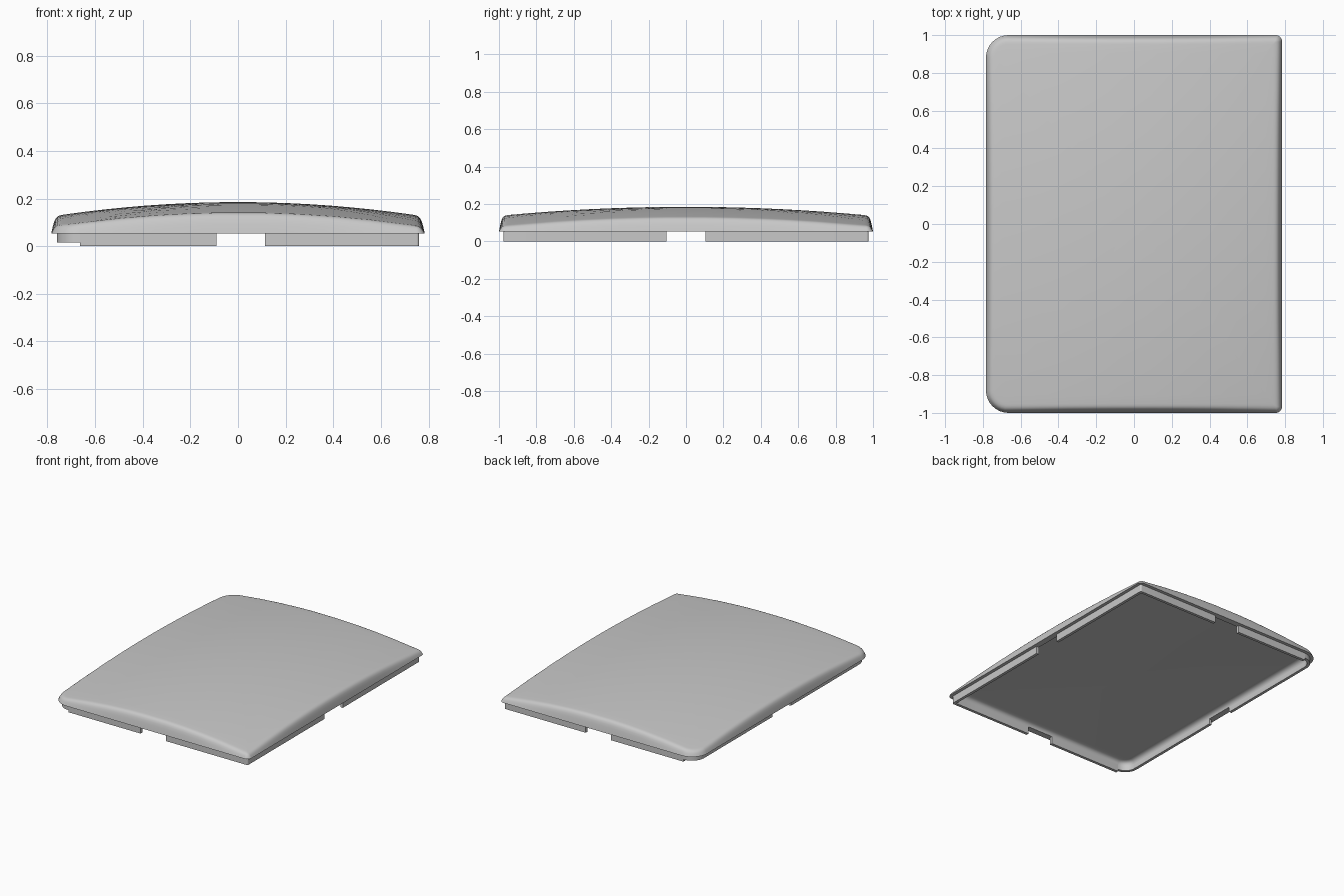
import bpy, bmesh, math
from mathutils import Vector

if "Cube" in bpy.data.objects:
    bpy.data.objects.remove(bpy.data.objects["Cube"], do_unlink=True)

HX, HY = 0.784, 1.0          # half footprint
RIM = 0.053                  # underside of the cover rim
CEILING = 0.082              # flat underside of the cover
R_LARGE, R_SMALL = 0.12, 0.035
NOTCH_X, NOTCH_Y = (-0.09, 0.113), (-0.103, 0.103)
STEP_X = -0.66               # the lip is shallower beyond this
LIP_OUT, LIP_IN = 0.0235, 0.044
X_STOPS = [-0.5, -0.35, -0.2, *NOTCH_X, 0.25, 0.4, 0.55]
Y_STOPS = [-0.7, -0.55, -0.4, -0.25, *NOTCH_Y, 0.25, 0.4, 0.55, 0.7]

grey = bpy.data.materials.new("plain grey")
grey.use_nodes = True
grey.diffuse_color = (0.58, 0.58, 0.58, 1)
grey.node_tree.nodes["Principled BSDF"].inputs["Base Color"].default_value = (0.58, 0.58, 0.58, 1)


def dome(x, y):
    """Height of the gently crowned top."""
    return 0.185 - 0.055 * (x / 0.75) ** 2 - 0.045 * (y / 0.97) ** 2


def ring(inset):
    """Rounded outline, counter-clockwise, with stops along the straight sides."""
    pts = []

    def corner(sx, sy, radius, start):
        r = max(radius - inset, 0.004)
        cx, cy = sx * (HX - inset - r), sy * (HY - inset - r)
        for i in range(9):
            a = math.radians(start + 90 * i / 8)
            pts.append((cx + r * math.cos(a), cy + r * math.sin(a)))

    corner(-1, -1, R_LARGE, 180)
    pts.extend((x, -HY + inset) for x in X_STOPS)
    corner(1, -1, R_SMALL, 270)
    pts.extend((HX - inset, y) for y in Y_STOPS)
    corner(1, 1, R_SMALL, 0)
    pts.extend((x, HY - inset) for x in reversed(X_STOPS))
    corner(-1, 1, R_LARGE, 90)
    pts.extend((-HX + inset, y) for y in reversed(Y_STOPS))
    return pts


def finish(bm, name, angle):
    bmesh.ops.recalc_face_normals(bm, faces=bm.faces[:])
    mesh = bpy.data.meshes.new(name)
    bm.to_mesh(mesh)
    bm.free()
    mesh.materials.append(grey)
    obj = bpy.data.objects.new(name, mesh)
    bpy.context.collection.objects.link(obj)
    bpy.ops.object.select_all(action='DESELECT')
    obj.select_set(True)
    bpy.context.view_layer.objects.active = obj
    bpy.ops.object.shade_smooth_by_angle(angle=math.radians(angle))


# Domed cover: outer skin, flat rim and hollow underside in one shell
bm = bmesh.new()


def bridge(a, b):
    for i in range(len(a)):
        j = (i + 1) % len(a)
        bm.faces.new((a[i], a[j], b[j], b[i]))


def loft(profile, height):
    """Stack rings up an edge profile of (inset, height share)."""
    loops = [[bm.verts.new((x, y, RIM + (height(x, y) - RIM) * share)) for x, y in ring(inset)]
             for inset, share in profile]
    for a, b in zip(loops, loops[1:]):
        bridge(a, b)
    return loops[0], loops[-1]


# Outer wall and rounded edge, then shrinking rings over the crown
outer, edge = loft([(0, 0), (0.004, 0.25), (0.008, 0.48), (0.013, 0.7), (0.019, 0.85),
                    (0.027, 0.95), (0.037, 0.99), (0.048, 1)], dome)
previous = edge
for s in (0.95, 0.87, 0.76, 0.64, 0.52, 0.4, 0.28, 0.16, 0.06):
    crown = [bm.verts.new((v.co.x * s, v.co.y * s, dome(v.co.x * s, v.co.y * s))) for v in edge]
    bridge(previous, crown)
    previous = crown
bm.faces.new(previous)

# Cavity with a small fillet and a flat ceiling
inner, ceiling = loft([(LIP_IN, 0), (0.046, 0.35), (0.052, 0.65), (0.061, 0.87),
                       (0.073, 0.97), (0.085, 1)], lambda x, y: CEILING)
bm.faces.new(ceiling)
bridge(outer, inner)
finish(bm, "domed_cover", 40)


# Insertion lip: thin wall under the rim, notched on all four sides
def lip_bottom(p, q):
    """Bottom height of one wall piece, or None inside a notch."""
    x, y = (Vector(p) + Vector(q)) / 2
    if NOTCH_X[0] < x < NOTCH_X[1] or NOTCH_Y[0] < y < NOTCH_Y[1]:
        return None
    return 0.015 if x < STEP_X else 0.0


bm = bmesh.new()
out_pts, in_pts = ring(LIP_OUT), ring(LIP_IN)
n = len(out_pts)
bottoms = [lip_bottom(out_pts[i], out_pts[(i + 1) % n]) for i in range(n)]
for i, low in enumerate(bottoms):
    if low is None:
        continue
    j = (i + 1) % n
    o1, o2, i2, i1 = [[bm.verts.new((*p, z)) for z in (low, RIM + 0.002)]
                      for p in (out_pts[i], out_pts[j], in_pts[j], in_pts[i])]
    walls = [(o1, o2), (i2, i1)]
    if bottoms[i - 1] != low:
        walls.append((i1, o1))
    if bottoms[j] != low:
        walls.append((o2, i2))
    for a, b in walls:
        bm.faces.new((a[0], b[0], b[1], a[1]))
    for k in (0, 1):
        bm.faces.new((o1[k], o2[k], i2[k], i1[k]))
bmesh.ops.remove_doubles(bm, verts=bm.verts[:], dist=0.0001)
finish(bm, "insertion_lip", 30)
